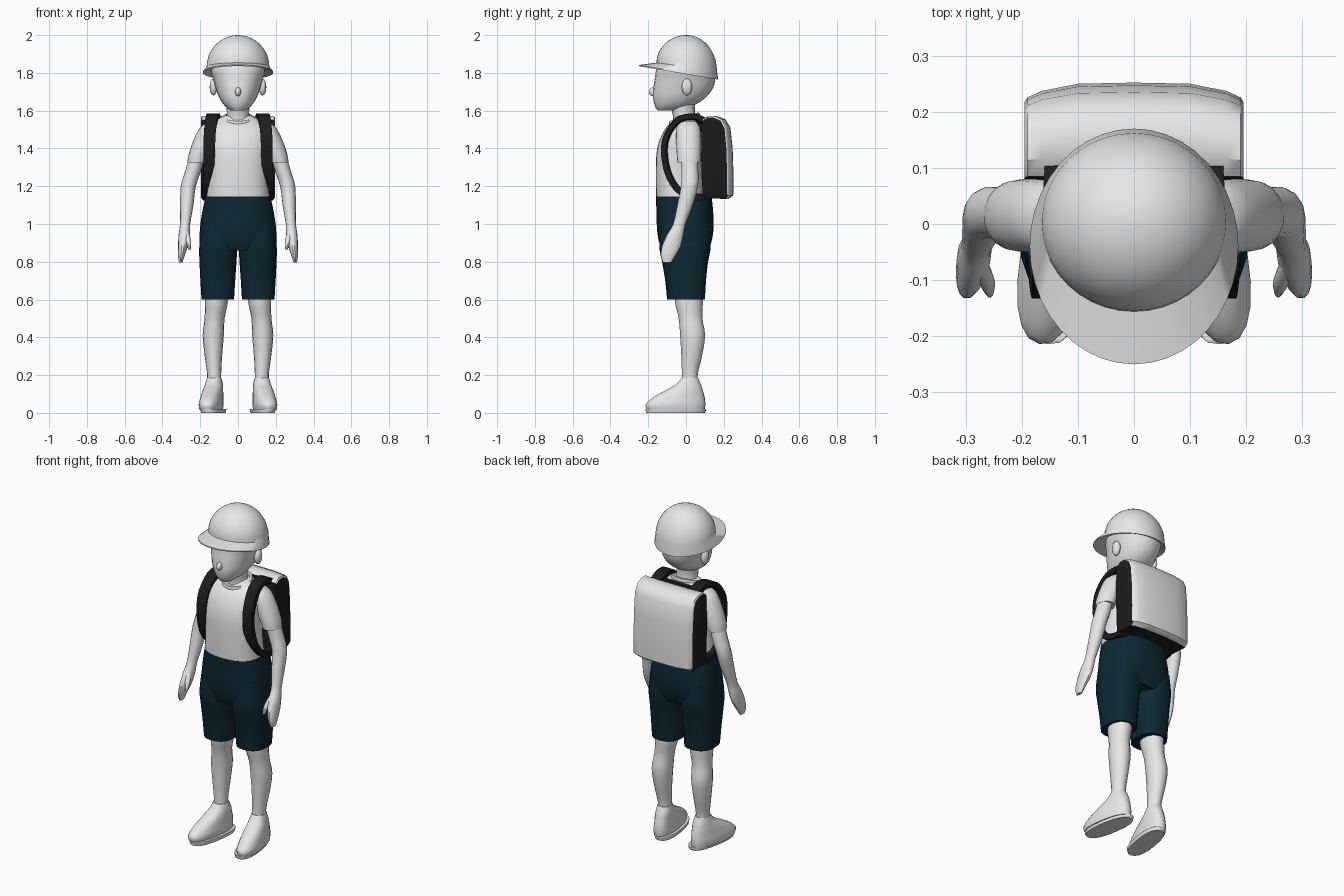
import bpy, bmesh, math
from math import sin, cos, pi
from mathutils import Vector, Matrix

cube = bpy.data.objects.get("Cube")
if cube:
    bpy.data.objects.remove(cube, do_unlink=True)


def material(name, color):
    m = bpy.data.materials.new(name)
    m.use_nodes = True
    m.diffuse_color = (*color, 1)
    m.node_tree.nodes["Principled BSDF"].inputs["Base Color"].default_value = (*color, 1)
    return m


white = material("soft white", (0.8, 0.8, 0.8))
navy = material("navy cloth", (0.004, 0.021, 0.034))
black = material("black leather", (0.012, 0.012, 0.012))


def finish(name, bm, mats, mirror=False, angle=40):
    bmesh.ops.recalc_face_normals(bm, faces=bm.faces)
    me = bpy.data.meshes.new(name)
    bm.to_mesh(me)
    bm.free()
    ob = bpy.data.objects.new(name, me)
    bpy.context.collection.objects.link(ob)
    for m in mats:
        me.materials.append(m)
    bpy.ops.object.select_all(action='DESELECT')
    ob.select_set(True)
    bpy.context.view_layer.objects.active = ob
    bpy.ops.object.shade_smooth_by_angle(angle=math.radians(angle))
    if mirror:
        ob.modifiers.new("mirror", 'MIRROR').use_mirror_merge = False
    return ob


def skin(rings):
    """Bridge a list of equal point rings and close both ends."""
    bm = bmesh.new()
    vs = [[bm.verts.new(p) for p in r] for r in rings]
    n = len(rings[0])
    for a, b in zip(vs, vs[1:]):
        for i in range(n):
            j = (i + 1) % n
            bm.faces.new((a[i], a[j], b[j], b[i]))
    bm.faces.new(vs[0])
    bm.faces.new(vs[-1])
    return bm


def smooth_rows(rows, steps=3):
    """Catmull-Rom interpolation of rows of numbers."""
    rows = [Vector(r) for r in rows]
    out = []
    for i in range(len(rows) - 1):
        p0, p1 = rows[max(i - 1, 0)], rows[i]
        p2, p3 = rows[i + 1], rows[min(i + 2, len(rows) - 1)]
        for s in range(steps):
            t = s / steps
            out.append(0.5 * (2 * p1 + (p2 - p0) * t + (2 * p0 - 5 * p1 + 4 * p2 - p3) * t * t
                              + (3 * p1 - p0 - 3 * p2 + p3) * t ** 3))
    return out + [rows[-1]]


def loft(name, rows, mat, mirror=False, power=2.0, n=20, yaw=0):
    """Rows are z, centre x, centre y, radius x, radius y."""
    def sup(v):
        return math.copysign(abs(v) ** (2 / power), v)
    rings = []
    for z, x, y, rx, ry in smooth_rows(rows):
        rings.append([(x + rx * sup(cos(2 * pi * i / n)), y + ry * sup(sin(2 * pi * i / n)), z)
                      for i in range(n)])
    bm = skin(rings)
    if yaw:
        pivot = Vector((rows[-1][1], rows[-1][2], 0))
        bmesh.ops.rotate(bm, verts=bm.verts, cent=pivot, matrix=Matrix.Rotation(yaw, 3, 'Z'))
    return finish(name, bm, [mat], mirror)


def ball(name, loc, size, mat, mirror=False):
    bm = bmesh.new()
    bmesh.ops.create_uvsphere(bm, u_segments=12, v_segments=8, radius=1)
    bmesh.ops.scale(bm, vec=size, verts=bm.verts)
    bmesh.ops.translate(bm, vec=loc, verts=bm.verts)
    return finish(name, bm, [mat], mirror, 60)


# Head and neck
loft("head", [(1.60, 0, -.10, .035, .05), (1.625, 0, -.065, .07, .10), (1.67, 0, -.035, .10, .14),
              (1.72, 0, -.015, .118, .158), (1.77, 0, -.005, .132, .16), (1.83, 0, 0, .145, .155),
              (1.92, 0, 0, .11, .12)], white, n=24, power=2.15)
loft("neck", [(1.50, 0, 0, .075, .07), (1.56, 0, -.008, .062, .06), (1.61, 0, -.015, .06, .062),
              (1.68, 0, -.015, .07, .07)], white)
ball("nose", (0, -.172, 1.70), (.016, .025, .024), white)
ball("ear", (.13, .005, 1.725), (.02, .028, .045), white, True)

# Cap: underside, sloping brim and dome
segs = 40
rim, base = [], []
for i in range(segs):
    a = 2 * pi * i / segs
    y = -.04 - .21 * cos(a)
    rim.append(Vector((.186 * sin(a), y, 1.80 - .17 * (y + .04))))
    base.append(Vector((.166 * sin(a), .004 - .16 * cos(a), 1.832 + .022 * cos(a))))
inner = [Vector((p.x * .93, p.y * .93, r.z + .008)) for p, r in zip(base, rim)]
dome = []
for k in range(10):
    f = k / 10 * pi / 2
    dome.append([Vector((p.x * cos(f), .004 + (p.y - .004) * cos(f), p.z + (2.0 - p.z) * sin(f)))
                 for p in base])
dome.append([Vector((p.x * .03, .004 + p.y * .03, 2.0)) for p in base])
lip = [p + Vector((0, 0, .006)) for p in rim]
finish("cap", skin([inner, rim, lip] + dome), [white], angle=50)

# Shirt with collar and sleeves
loft("shirt", [(1.13, 0, -.03, .168, .128), (1.25, 0, -.038, .16, .122), (1.40, 0, -.035, .165, .118),
               (1.50, 0, -.015, .163, .098), (1.55, 0, .003, .115, .07), (1.575, 0, .003, .065, .055)],
     white, n=28, power=2.4)
collar = []
for i in range(24):
    a = 2 * pi * i / 24
    c = Vector((.078 * cos(a), -.008 + .072 * sin(a), 1.557 + .022 * sin(a)))
    out = Vector((cos(a), sin(a), 0))
    collar.append([c + out * .011 * cos(b) + Vector((0, 0, .012 * sin(b)))
                   for b in (0, pi / 3, 2 * pi / 3, pi, 4 * pi / 3, 5 * pi / 3)])
finish("collar", skin(collar + collar[:1]), [white], angle=60)
loft("sleeve", [(1.545, .125, .01, .03, .04), (1.51, .145, .012, .056, .062), (1.44, .177, .014, .06, .066),
                (1.37, .205, .015, .056, .064), (1.325, .218, .015, .05, .06)], white, True)

# Arms, hands and thumbs
loft("arm", [(1.38, .212, .015, .04, .045), (1.28, .238, .02, .042, .046), (1.20, .263, .018, .04, .046),
             (1.10, .271, -.005, .035, .042), (1.0, .28, -.035, .027, .034), (.94, .285, -.058, .03, .045),
             (.88, .292, -.078, .025, .05), (.83, .300, -.095, .017, .038), (.795, .303, -.1, .009, .022)],
     white, True, n=14)
loft("thumb", [(.96, .275, -.07, .014, .014), (.91, .262, -.102, .014, .016), (.865, .257, -.122, .007, .009)],
     white, True, n=10)

# Shorts
loft("shorts_hips", [(1.145, 0, -.012, .172, .148), (1.06, 0, -.006, .19, .15), (.98, 0, -.004, .201, .15),
                     (.91, 0, -.004, .203, .14), (.86, 0, -.004, .19, .12)], navy, n=32, power=2.5)
loft("shorts_leg", [(.99, .103, -.004, .09, .13), (.88, .105, -.005, .1, .136), (.80, .106, -.005, .098, .122),
                    (.70, .107, -.002, .092, .108), (.60, .107, 0, .086, .1)], navy, True, power=2.5)

# Legs and shoes
loft("leg", [(.68, .112, .012, .062, .078), (.58, .115, .016, .06, .073), (.50, .124, .024, .053, .063),
             (.41, .131, .035, .056, .066), (.30, .130, .03, .046, .055), (.20, .126, .02, .037, .042),
             (.12, .126, .02, .04, .046)], white, True, n=16)
loft("shoe", [(.015, .13, -.055, .056, .155), (.045, .13, -.057, .06, .16), (.08, .129, -.04, .056, .14),
              (.115, .128, -.014, .052, .105), (.15, .126, .012, .046, .068), (.185, .126, .02, .038, .044)],
     white, True, power=2.3, yaw=.16)
loft("sole", [(0, .13, -.055, .058, .158), (.02, .13, -.055, .062, .162), (.021, .126, -.055, .055, .15)],
     white, True, power=2.4, yaw=.16)

# Backpack: rounded profile swept sideways, pale flap over top and back
profile = [(.09, 1.14), (.08, 1.35), (.085, 1.55), (.12, 1.573), (.17, 1.57), (.21, 1.553),
           (.235, 1.51), (.247, 1.40), (.252, 1.25), (.25, 1.15), (.225, 1.132)]
rings = []
for x in (-.195, -.19, -.165, -.1, 0, .1, .165, .19, .195):
    pull = 1 - .17 * (abs(x) / .195) ** 4
    shrink = .965 if abs(x) > .192 else 1
    rings.append([(x, .08 + (y - .08) * pull * shrink, 1.35 + (z - 1.35) * shrink) for y, z in profile])
bm = skin(rings)
bmesh.ops.recalc_face_normals(bm, faces=bm.faces)
bm.normal_update()
for f in bm.faces:
    flap = abs(f.normal.x) < .9 and (f.normal.z > .2 or f.normal.y > .3) and f.calc_center_median().z > 1.14
    f.material_index = 0 if flap else 1
finish("backpack", bm, [white, black])

# Padded yoke between pack and back
bm = bmesh.new()
bmesh.ops.create_cube(bm, size=1, matrix=Matrix.Translation((0, .075, 1.525)) @ Matrix.Diagonal((.26, .05, .08, 1)))
bmesh.ops.bevel(bm, geom=bm.edges[:], offset=.015, segments=2, affect='EDGES')
finish("pack_yoke", bm, [black])

# Shoulder straps
path = smooth_rows([(.125, .10, 1.545), (.13, .04, 1.567), (.14, -.04, 1.55), (.15, -.1, 1.47),
                    (.152, -.115, 1.38), (.157, -.095, 1.27), (.162, -.045, 1.185),
                    (.16, .03, 1.145), (.155, .1, 1.145)], 4)
rings = []
for i, p in enumerate(path):
    t = path[min(i + 1, len(path) - 1)] - path[max(i - 1, 0)]
    out = Vector((0, -t.z, t.y)).normalized() * .018
    side = Vector((.034 - .008 * i / len(path), 0, 0))
    rings.append([p + side * u + out * v for u, v in ((-1, -1), (1, -1), (1, .6), (.7, 1), (-.7, 1), (-1, .6))])
finish("shoulder_strap", skin(rings), [black], True)
